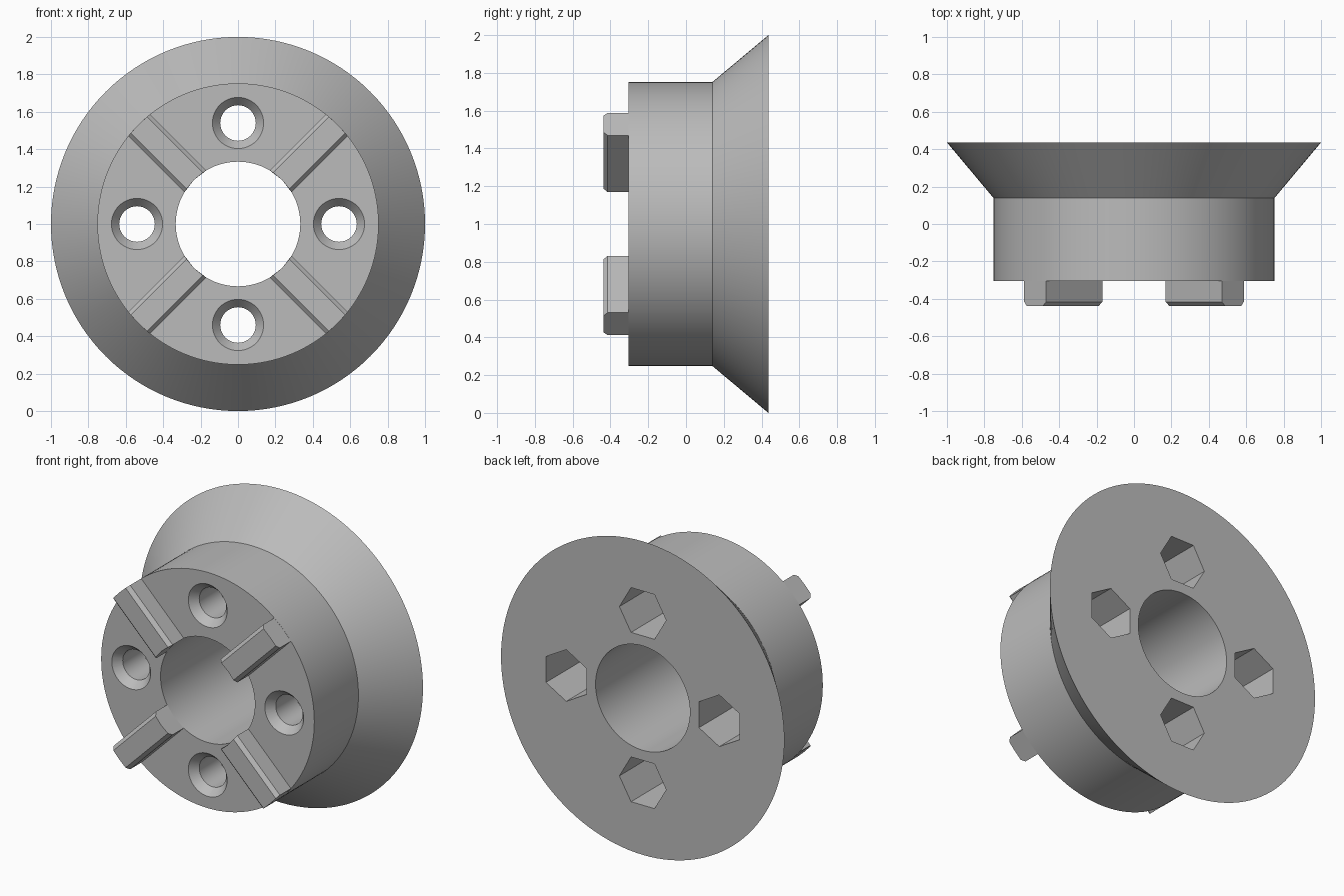
import bpy
import bmesh
from math import sin, cos, pi, sqrt, radians

cube = bpy.data.objects.get("Cube")
if cube:
    bpy.data.objects.remove(cube, do_unlink=True)

grey = bpy.data.materials.new("plain grey")
grey.use_nodes = True
grey.diffuse_color = (0.5, 0.5, 0.5, 1)
grey.node_tree.nodes["Principled BSDF"].inputs["Base Color"].default_value = (0.5, 0.5, 0.5, 1)

CENTRE_Z = 1.0
BORE, HUB = 0.333, 0.752
FACE_Y, BACK_Y = -0.305, 0.436


def finish(bm, name):
    bmesh.ops.recalc_face_normals(bm, faces=bm.faces)
    mesh = bpy.data.meshes.new(name)
    bm.to_mesh(mesh)
    bm.free()
    mesh.materials.append(grey)
    obj = bpy.data.objects.new(name, mesh)
    bpy.context.collection.objects.link(obj)
    return obj


def bridge(bm, rings, closed):
    """Skin a list of equal vertex rings; cap the ends unless closed."""
    n = len(rings[0])
    pairs = list(zip(rings, rings[1:]))
    if closed:
        pairs.append((rings[-1], rings[0]))
    for a, b in pairs:
        for i in range(n):
            j = (i + 1) % n
            bm.faces.new((a[i], a[j], b[j], b[i]))
    if not closed:
        bm.faces.new(rings[0])
        bm.faces.new(rings[-1])


def turned(name, profile, sides, closed=False, centre=(0, CENTRE_Z), turn=0.0):
    """Turn (radius, y) points about an axis running along y."""
    bm = bmesh.new()
    angles = [turn + 2 * pi * i / sides for i in range(sides)]
    rings = [[bm.verts.new((centre[0] + r * cos(a), y, centre[1] + r * sin(a)))
              for a in angles] for r, y in profile]
    bridge(bm, rings, closed)
    return finish(bm, name)


def shade(obj):
    bpy.ops.object.select_all(action='DESELECT')
    obj.select_set(True)
    bpy.context.view_layer.objects.active = obj
    bpy.ops.object.shade_smooth_by_angle(angle=radians(30))


def cut(obj, cutter):
    mod = obj.modifiers.new("cut", 'BOOLEAN')
    mod.operation = 'DIFFERENCE'
    mod.solver = 'EXACT'
    mod.object = cutter
    bpy.context.view_layer.objects.active = obj
    bpy.ops.object.modifier_apply(modifier=mod.name)
    bpy.data.objects.remove(cutter, do_unlink=True)


# Hub with flared flange and central bore
body = turned("flanged_hub", [(BORE, FACE_Y), (HUB, FACE_Y), (HUB, 0.14),
                              (1.0, BACK_Y), (BORE, BACK_Y)], 128, closed=True)

# Four countersunk bolt holes with hexagonal nut pockets at the back
for k in range(4):
    a = k * pi / 2
    spot = (0.54 * cos(a), CENTRE_Z + 0.54 * sin(a))
    cut(body, turned("bolt_cutter", [(0.137, -0.4), (0.137, FACE_Y), (0.095, -0.255),
                                     (0.095, 0.2)], 48, centre=spot))
    cut(body, turned("nut_cutter", [(0.165, -0.05), (0.165, 0.6)], 6,
                     centre=spot, turn=a + pi / 2))
shade(body)

# Four chamfered drive ribs, curved at both ends to follow bore and hub
W, C, TOP = 0.083, 0.022, -0.438
section = [(-W, FACE_Y), (-W, TOP + C), (-W + C, TOP), (0, TOP),
           (W - C, TOP), (W, TOP + C), (W, FACE_Y), (0, FACE_Y)]
for k, name in enumerate(("upper_left", "upper_right", "lower_right", "lower_left")):
    a = pi / 4 + k * pi / 2
    bm = bmesh.new()
    rings = []
    for radius in (BORE, HUB):
        ring = []
        for t, y in section:
            d = sqrt(radius ** 2 - t ** 2)
            ring.append(bm.verts.new((d * cos(a) - t * sin(a), y,
                                      CENTRE_Z + d * sin(a) + t * cos(a))))
        rings.append(ring)
    bridge(bm, rings, closed=False)
    shade(finish(bm, name + "_drive_rib"))
